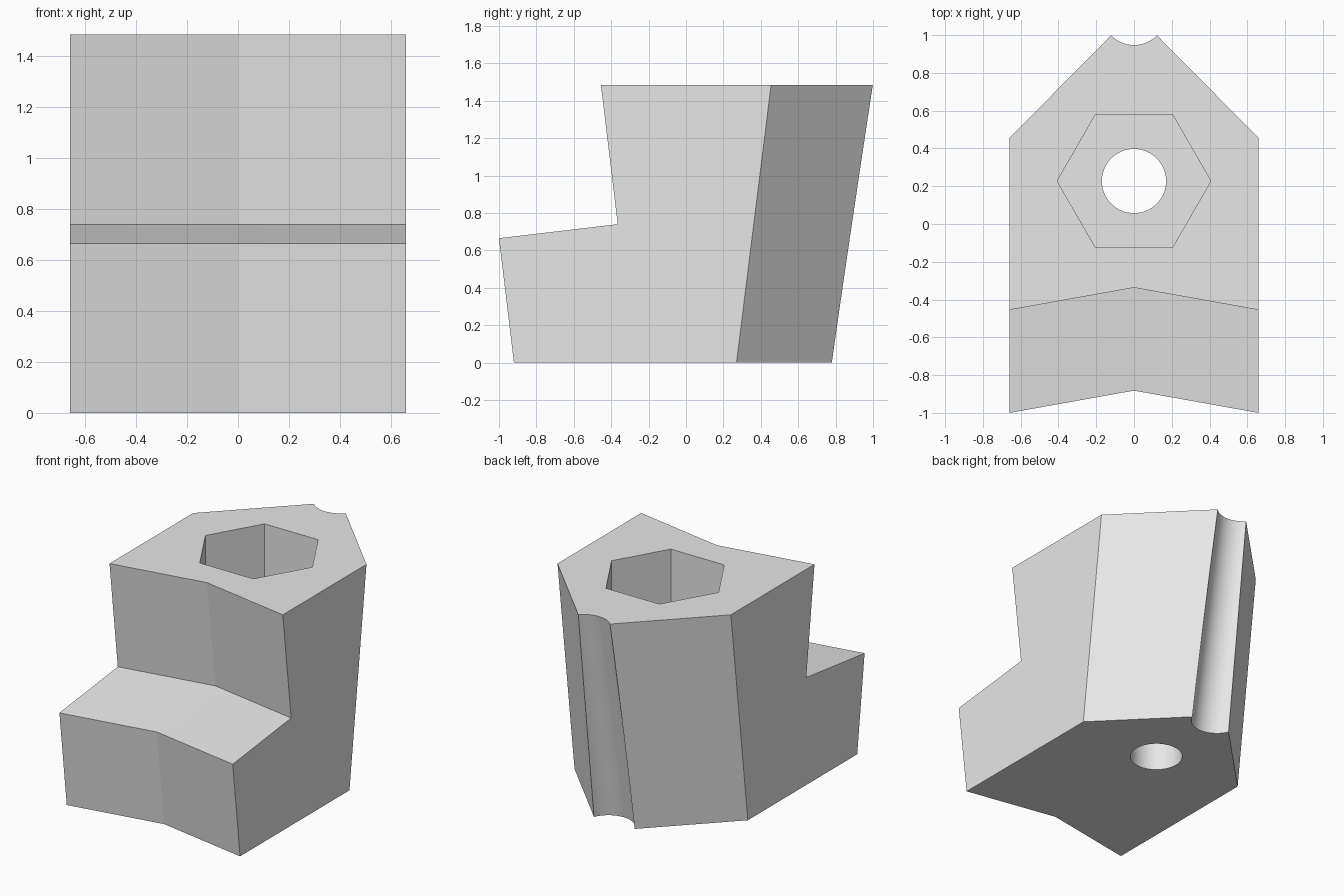
import bpy
import bmesh
from math import pi
from mathutils import Vector

default = bpy.data.objects.get("Cube")
if default:
    bpy.data.objects.remove(default, do_unlink=True)

GREY = (0.8, 0.8, 0.8, 1.0)
material = bpy.data.materials.new("plain grey")
material.use_nodes = True
material.diffuse_color = GREY
material.node_tree.nodes["Principled BSDF"].inputs["Base Color"].default_value = GREY

HALF_WIDTH = 0.66
HEIGHT = 1.485

# Side profile (y, z): front edge with its ledge, then the leaning back
front_profile = [(-0.92, 0), (-1.0, 0.665), (-0.365, 0.74), (-0.455, HEIGHT)]
back_profile = [(0.455, HEIGHT), (0.27, 0)]
FRONT_NOTCH = 0.118
BACK_POINT = 0.666


def section(bm, x, front_shift, back_shift):
    points = [(y + front_shift, z) for y, z in front_profile]
    points += [(y + back_shift, z) for y, z in back_profile]
    return [bm.verts.new((x, y, z)) for y, z in points]


def make_body():
    bm = bmesh.new()
    sections = [section(bm, -HALF_WIDTH, 0, 0),
                section(bm, 0, FRONT_NOTCH, BACK_POINT),
                section(bm, HALF_WIDTH, 0, 0)]
    for a, b in zip(sections, sections[1:]):
        for i in range(len(a)):
            j = (i + 1) % len(a)
            bm.faces.new((a[i], a[j], b[j], b[i]))
    bm.faces.new(sections[0])
    bm.faces.new(sections[-1])
    bmesh.ops.recalc_face_normals(bm, faces=bm.faces)
    mesh = bpy.data.meshes.new("jaw_block")
    bm.to_mesh(mesh)
    bm.free()
    mesh.materials.append(material)
    obj = bpy.data.objects.new("jaw_block", mesh)
    bpy.context.collection.objects.link(obj)
    return obj


def make_cutter(name, sides, radius, start, end, spin=0):
    start, end = Vector(start), Vector(end)
    axis = end - start
    bpy.ops.mesh.primitive_cylinder_add(vertices=sides, radius=radius, depth=axis.length)
    obj = bpy.context.object
    obj.name = name
    obj.location = (start + end) / 2
    # Lean about x so the cylinder follows the axis, after spinning about itself
    lean = Vector((0, 0, 1)).rotation_difference(axis).to_euler()
    obj.rotation_euler = (lean.x, 0, spin)
    obj.data.materials.append(material)
    obj.hide_render = True
    return obj


def cut(body, cutter):
    mod = body.modifiers.new(cutter.name, 'BOOLEAN')
    mod.operation = 'DIFFERENCE'
    mod.solver = 'EXACT'
    mod.object = cutter
    bpy.context.view_layer.objects.active = body
    bpy.ops.object.modifier_apply(modifier=mod.name)
    bpy.data.objects.remove(cutter, do_unlink=True)


body = make_body()
HOLE_Y = 0.2275

# Hexagonal nut pocket in the top, bolt hole right through
cut(body, make_cutter("nut_pocket", 6, 0.407, (0, HOLE_Y, 0.74), (0, HOLE_Y, 2), pi / 6))
cut(body, make_cutter("bolt_hole", 64, 0.17, (0, HOLE_Y, -0.5), (0, HOLE_Y, 2)))

# Round groove along the leaning back edge
lean = Vector((0, 0.27, HEIGHT))
base = Vector((0, 0.85, 0))
cut(body, make_cutter("back_groove", 64, 0.17, base - lean / 2, base + lean * 1.5))

# Smooth only the round walls
bpy.ops.object.select_all(action='DESELECT')
body.select_set(True)
bpy.context.view_layer.objects.active = body
bpy.ops.object.shade_smooth_by_angle(angle=pi / 20)
